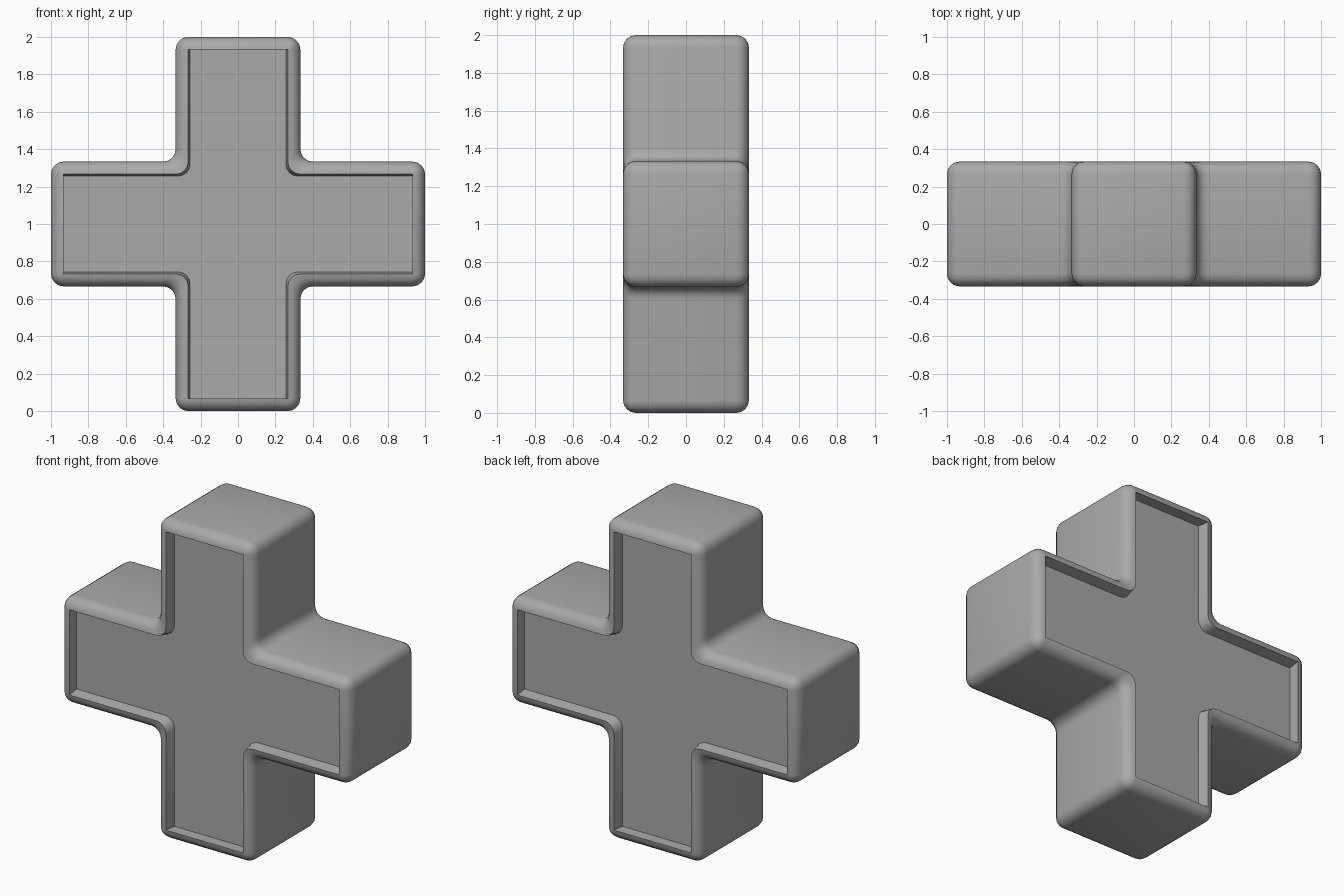
import bpy
import bmesh
from math import sin, cos, pi

cube = bpy.data.objects.get("Cube")
if cube:
    bpy.data.objects.remove(cube, do_unlink=True)

SEG = 4            # segments in each rounded corner
ROUND = 0.067      # edge rounding and inner fillet radius
HALF = 0.3333      # half width of an arm, and half depth
REACH = 1.0        # length of an arm from the centre
RECESS = 0.07      # depth of the sunken panels
SLOPE = 0.011      # inward lean of the panel side walls


def arc(cx, cz, radius, start, end):
    steps = [start + (end - start) * i / SEG for i in range(SEG + 1)]
    return [(cx + radius * cos(a), cz + radius * sin(a)) for a in steps]


def cross_outline(width, reach, grow):
    """Plus outline: convex corners of radius grow, filleted inner corners."""
    w = width + grow
    quarter = arc(reach, width, grow, 0, pi / 2)
    quarter += arc(w + ROUND, w + ROUND, ROUND, 1.5 * pi, pi)
    quarter += arc(width, reach, grow, 0, pi / 2)
    points = []
    for _ in range(4):
        points += quarter
        quarter = [(-z, x) for x, z in quarter]
    return points


# Section from sunken front panel, over the rounded rim, to mid depth
core_w, core_r = HALF - ROUND, REACH - ROUND
section = [(core_w - SLOPE, 0, RECESS - HALF)]
for i in range(SEG + 1):
    a = i / SEG * pi / 2
    section.append((core_w, ROUND * sin(a), ROUND - HALF - ROUND * cos(a)))
section += [(w, g, -y) for w, g, y in reversed(section)]

# Loft the outlines into one closed body
bm = bmesh.new()
rings = []
for width, grow, y in section:
    outline = cross_outline(width, core_r, grow)
    rings.append([bm.verts.new((x, y, z + REACH)) for x, z in outline])
for lower, upper in zip(rings, rings[1:]):
    for i in range(len(lower)):
        j = (i + 1) % len(lower)
        bm.faces.new((lower[i], lower[j], upper[j], upper[i]))
bm.faces.new(rings[0])
bm.faces.new(rings[-1])
bmesh.ops.remove_doubles(bm, verts=bm.verts, dist=0.0001)
bmesh.ops.recalc_face_normals(bm, faces=bm.faces)

mesh = bpy.data.meshes.new("plus_body")
bm.to_mesh(mesh)
bm.free()
body = bpy.data.objects.new("plus_body", mesh)
bpy.context.collection.objects.link(body)

# Single grey finish
grey = bpy.data.materials.new("grey")
grey.use_nodes = True
colour = (0.4, 0.4, 0.4, 1)
grey.diffuse_color = colour
grey.node_tree.nodes["Principled BSDF"].inputs["Base Color"].default_value = colour
mesh.materials.append(grey)

# Smooth rounding with crisp panel edges
bpy.ops.object.select_all(action="DESELECT")
body.select_set(True)
bpy.context.view_layer.objects.active = body
bpy.ops.object.shade_smooth_by_angle(angle=pi / 5)
